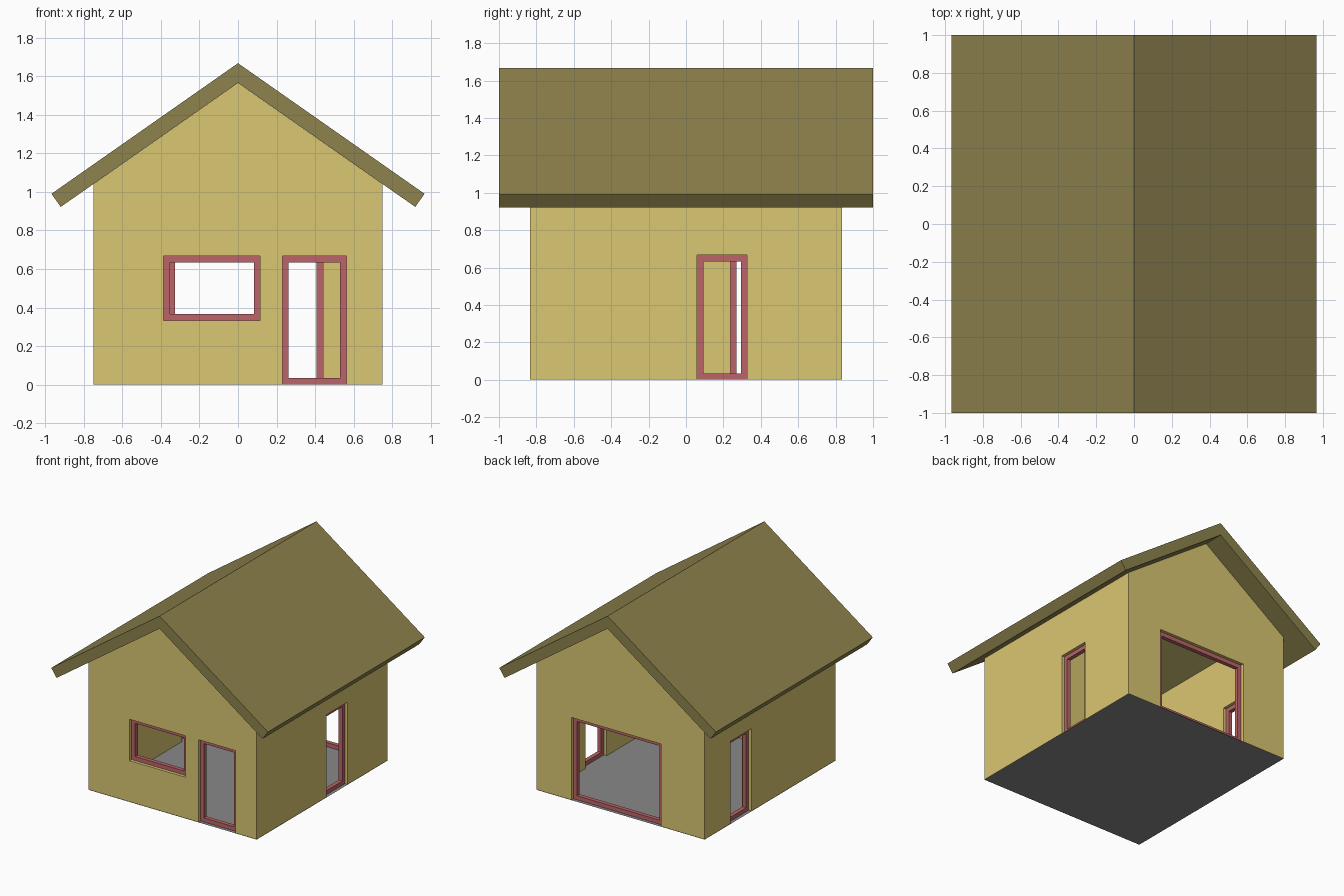
import bpy, bmesh

if "Cube" in bpy.data.objects:
    bpy.data.objects.remove(bpy.data.objects["Cube"])

WX, WY = 0.75, 0.833          # outer wall half sizes
T = 0.083                     # wall thickness
BAR, DEPTH = 0.033, 0.033     # frame bar width and depth
SLOPE = 0.70
INNER_APEX = 1.565
BASE = 0.002                  # walls rest on the floor


def material(name, rgb):
    m = bpy.data.materials.new(name)
    m.diffuse_color = (*rgb, 1)
    m.use_nodes = True
    m.node_tree.nodes["Principled BSDF"].inputs["Base Color"].default_value = m.diffuse_color
    return m


wall_mat = material("wall_yellow", (0.70, 0.57, 0.17))
roof_mat = material("roof_olive", (0.27, 0.225, 0.075))
frame_mat = material("frame_red", (0.50, 0.13, 0.14))
floor_mat = material("floor_grey", (0.25, 0.25, 0.25))


def finish(name, bm, mat=None):
    bmesh.ops.recalc_face_normals(bm, faces=bm.faces)
    me = bpy.data.meshes.new(name)
    bm.to_mesh(me)
    bm.free()
    ob = bpy.data.objects.new(name, me)
    bpy.context.collection.objects.link(ob)
    if mat:
        me.materials.append(mat)
    return ob


def prism(name, profile, half, mat=None):
    """Extrude an x-z profile along y, centred."""
    bm = bmesh.new()
    face = bm.faces.new([bm.verts.new((x, -half, z)) for x, z in profile])
    new = bmesh.ops.extrude_face_region(bm, geom=[face])["geom"]
    verts = [v for v in new if isinstance(v, bmesh.types.BMVert)]
    bmesh.ops.translate(bm, vec=(0, 2 * half, 0), verts=verts)
    return finish(name, bm, mat)


def box(name, lo, hi, mat=None):
    bm = bmesh.new()
    bmesh.ops.create_cube(bm, size=1)
    for v in bm.verts:
        v.co = [hi[i] if v.co[i] > 0 else lo[i] for i in range(3)]
    return finish(name, bm, mat)


def place(axis, u, d, z):
    """Map along-wall u and across-wall d to world space."""
    return (u, d, z) if axis == "y" else (d, u, z)


def cut(target, cutter):
    mod = target.modifiers.new("cut", "BOOLEAN")
    mod.operation, mod.solver, mod.object = "DIFFERENCE", "EXACT", cutter
    bpy.context.view_layer.objects.active = target
    bpy.ops.object.modifier_apply(modifier=mod.name)
    bpy.data.objects.remove(cutter)


def frame(name, axis, mid, u0, u1, z0, z1):
    bm = bmesh.new()
    loops = []
    for inset, side in ((0, -1), (0, 1), (BAR, 1), (BAR, -1)):
        a, b, c, d = u0 + inset, u1 - inset, z0 + inset, z1 - inset
        loops.append([bm.verts.new(place(axis, u, mid + side * DEPTH / 2, z))
                      for u, z in ((a, c), (b, c), (b, d), (a, d))])
    for i in range(4):
        p, q = loops[i], loops[(i + 1) % 4]
        for k in range(4):
            n = (k + 1) % 4
            bm.faces.new((p[k], p[n], q[n], q[k]))
    return finish(name, bm, frame_mat)


# Walls: gabled shell, open under the roof
eave = INNER_APEX - SLOPE * WX
walls = prism("walls", [(-WX, BASE), (WX, BASE), (WX, eave),
                        (0, INNER_APEX), (-WX, eave)], WY, wall_mat)
cut(walls, box("room_cutter", (-WX + T, -WY + T, -0.2), (WX - T, WY - T, 2)))

# Openings with recessed frames: name, wall axis, wall side, u range, z range
openings = [
    ("front_window_frame", "y", -1, -0.385, 0.115, 0.333, 0.667),
    ("front_door_frame", "y", -1, 0.23, 0.563, 0, 0.667),
    ("back_opening_frame", "y", 1, -0.36, 0.44, 0, 0.667),
    ("right_door_frame", "x", 1, 0.06, 0.327, 0, 0.667),
    ("left_door_frame", "x", -1, 0.237, 0.503, 0, 0.667),
]
for name, axis, side, u0, u1, z0, z1 in openings:
    mid = side * ((WY if axis == "y" else WX) - T / 2)
    low = z0 if z0 > 0 else -0.1
    cut(walls, box("opening_cutter", place(axis, u0, mid - 0.1, low),
                   place(axis, u1, mid + 0.1, z1)))
    frame(name, axis, mid, u0, u1, max(z0, BASE), z1)

# Roof: chevron with eaves cut square to the slope
roof = [(0, 1.667), (0.967, 0.99), (0.919, 0.922), (0, INNER_APEX),
        (-0.919, 0.922), (-0.967, 0.99)]
prism("roof", roof, 1.0, roof_mat)

# Floor: flat sheet under the whole house
bm = bmesh.new()
bm.faces.new([bm.verts.new((x * WX, y * WY, 0))
              for x, y in ((-1, -1), (1, -1), (1, 1), (-1, 1))])
finish("floor", bm, floor_mat)
